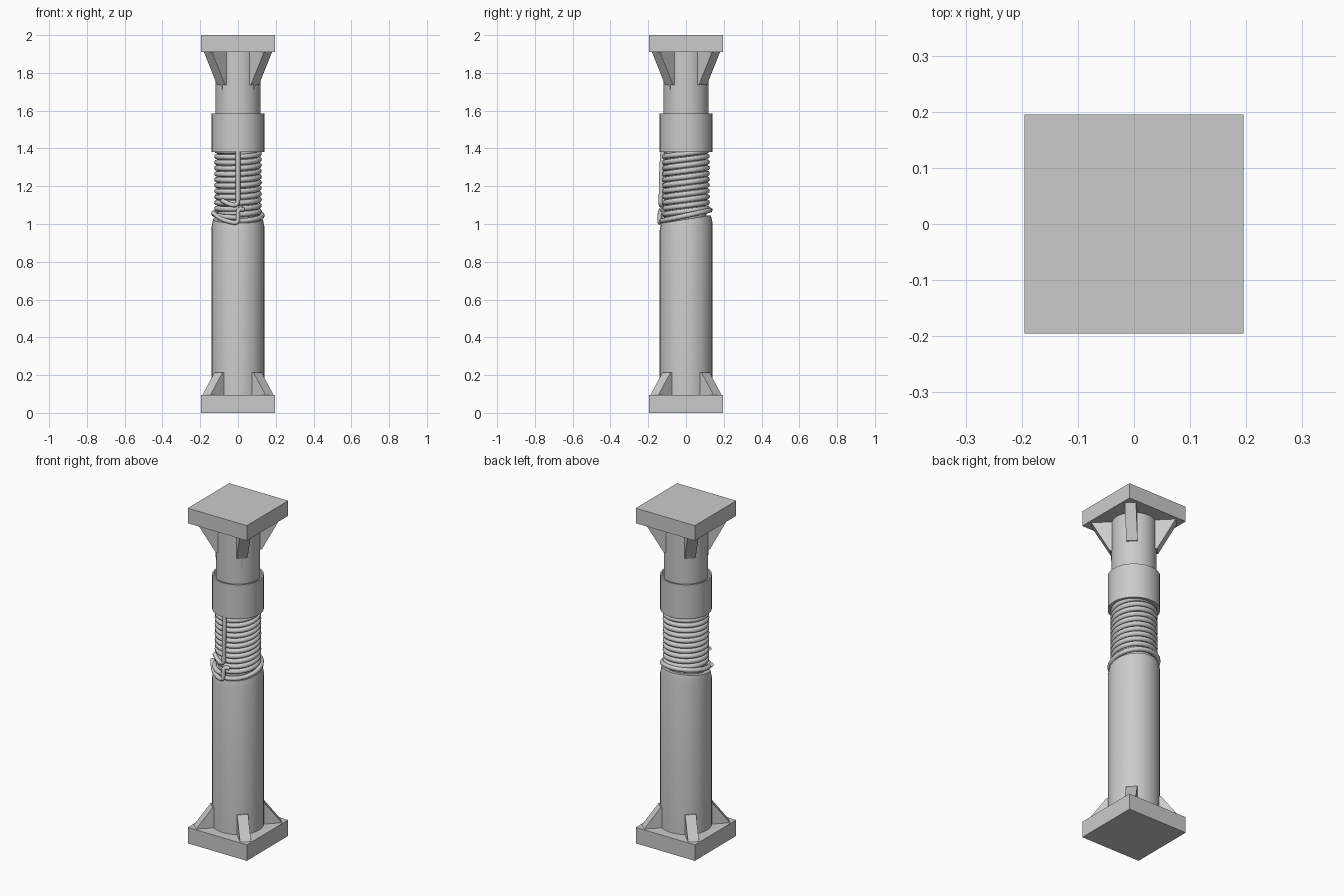
import bpy, bmesh, math
from mathutils import Matrix, Vector

if "Cube" in bpy.data.objects:
    bpy.data.objects.remove(bpy.data.objects["Cube"])

grey = bpy.data.materials.new("plain grey")
grey.use_nodes = True
grey.diffuse_color = (0.6, 0.6, 0.6, 1)
grey.node_tree.nodes["Principled BSDF"].inputs["Base Color"].default_value = (0.6, 0.6, 0.6, 1)


def add_object(name, bm, smooth=False):
    bmesh.ops.recalc_face_normals(bm, faces=bm.faces)
    mesh = bpy.data.meshes.new(name)
    bm.to_mesh(mesh)
    bm.free()
    mesh.materials.append(grey)
    obj = bpy.data.objects.new(name, mesh)
    bpy.context.collection.objects.link(obj)
    if smooth:
        bpy.ops.object.select_all(action="DESELECT")
        obj.select_set(True)
        bpy.context.view_layer.objects.active = obj
        bpy.ops.object.shade_smooth_by_angle(angle=math.radians(35))
    return obj


def plate(name, half, z0, z1):
    bm = bmesh.new()
    bmesh.ops.create_cube(bm, size=1, matrix=Matrix.Translation((0, 0, (z0 + z1) / 2))
                          @ Matrix.Diagonal((2 * half, 2 * half, z1 - z0, 1)))
    add_object(name, bm)


def lathe(name, profile, tilt=0, segments=32):
    """Spin a (radius, z) profile; tilt lifts the upper end towards the back."""
    bm = bmesh.new()
    verts = [bm.verts.new((r, 0, z)) for r, z in profile]
    edges = [bm.edges.new(pair) for pair in zip(verts, verts[1:])]
    bmesh.ops.spin(bm, geom=verts + edges, axis=(0, 0, 1), cent=(0, 0, 0),
                   angle=math.tau, steps=segments)
    bmesh.ops.remove_doubles(bm, verts=bm.verts, dist=0.0002)
    for v in bm.verts:
        if v.co.z > 0.9:
            v.co.z += tilt * v.co.y
    add_object(name, bm, True)


def wedge(name, profile, width, angle):
    """Extrude a (radius, z) profile across its width and turn it to a corner."""
    bm = bmesh.new()
    face = bm.faces.new([bm.verts.new((r, -width / 2, z)) for r, z in profile])
    new = bmesh.ops.extrude_face_region(bm, geom=[face])["geom"]
    bmesh.ops.translate(bm, vec=(0, width, 0),
                        verts=[g for g in new if isinstance(g, bmesh.types.BMVert)])
    bm.transform(Matrix.Rotation(angle, 4, "Z"))
    add_object(name, bm)


def rope(name, points, radius, kind="POLY"):
    curve = bpy.data.curves.new(name, "CURVE")
    curve.dimensions = "3D"
    curve.bevel_depth = radius
    curve.bevel_resolution = 2
    curve.use_fill_caps = True
    spline = curve.splines.new(kind)
    spline.points.add(len(points) - 1)
    for p, co in zip(spline.points, points):
        p.co = (*co, 1)
    if kind == "NURBS":
        spline.order_u = 3
        spline.use_endpoint_u = True
        spline.resolution_u = 6
    spline.use_smooth = True
    curve.materials.append(grey)
    obj = bpy.data.objects.new(name, curve)
    bpy.context.collection.objects.link(obj)
    bpy.ops.object.select_all(action="DESELECT")
    obj.select_set(True)
    bpy.context.view_layer.objects.active = obj
    bpy.ops.object.convert(target="MESH")


# End plates
plate("base_plate", 0.195, 0, 0.095)
plate("top_plate", 0.195, 1.91, 2.0)

# Column, core and collar
lathe("lower_column", [(0, 0.09), (0.14, 0.09), (0.14, 0.985), (0.132, 1.025), (0, 1.03)], 0.16)
lathe("upper_post", [(0, 1.0), (0.108, 1.0), (0.108, 1.4), (0.12, 1.41), (0.12, 1.915), (0, 1.915)])
lathe("collar", [(0.11, 1.38), (0.14, 1.38), (0.14, 1.585), (0.131, 1.585), (0.131, 1.55), (0.11, 1.55)])

# Corner braces at both ends
for i, corner in enumerate(("back_left", "back_right", "front_right", "front_left")):
    angle = math.radians(45 + 90 * i)
    wedge("lower_brace_" + corner, [(0.1, 0.09), (0.24, 0.09), (0.145, 0.215), (0.1, 0.215)], 0.06, angle)
    wedge("upper_brace_" + corner, [(0.09, 1.915), (0.228, 1.915), (0.126, 1.735), (0.09, 1.735)], 0.06, angle)
    if corner.startswith("front"):
        wedge("brace_weld_" + corner, [(0.11, 1.74), (0.125, 1.74), (0.12, 1.675), (0.11, 1.675)], 0.01, angle)

# Wound rope, leaning up towards the back
steps, turns, pitch = 28, 11, 0.0305
coil = []
for k in range(steps * turns + 1):
    a = math.tau * k / steps - math.pi / 2
    coil.append((0.112 * math.cos(a), 0.112 * math.sin(a),
                 1.06 + pitch * k / steps + 0.08 * 0.112 * math.sin(a)))
rope("rope_coil", coil, 0.0145)

# Loose lowest turn that sags at the front
loose = []
for k in range(steps + 1):
    a = math.tau * k / steps - math.pi / 2
    loose.append((0.128 * math.cos(a), 0.128 * math.sin(a),
                  1.04 + 0.02 * k / steps + 0.024 * math.sin(a)))
rope("rope_loose_turn", loose, 0.0135)

# Rope ends hanging down the front
rope("rope_upper_end", [(0, -0.122, 1.4), (0, -0.13, 1.3), (0, -0.132, 1.16), (0, -0.134, 1.1),
                        (-0.04, -0.13, 1.1), (-0.085, -0.1, 1.125)], 0.012, "NURBS")
rope("rope_lower_end", [(0.03, -0.122, 1.075), (0, -0.132, 1.085), (0, -0.14, 1.045), (0, -0.14, 1.005),
                        (-0.04, -0.136, 1.01), (-0.1, -0.1, 1.03), (-0.132, -0.05, 1.06)], 0.012, "NURBS")
